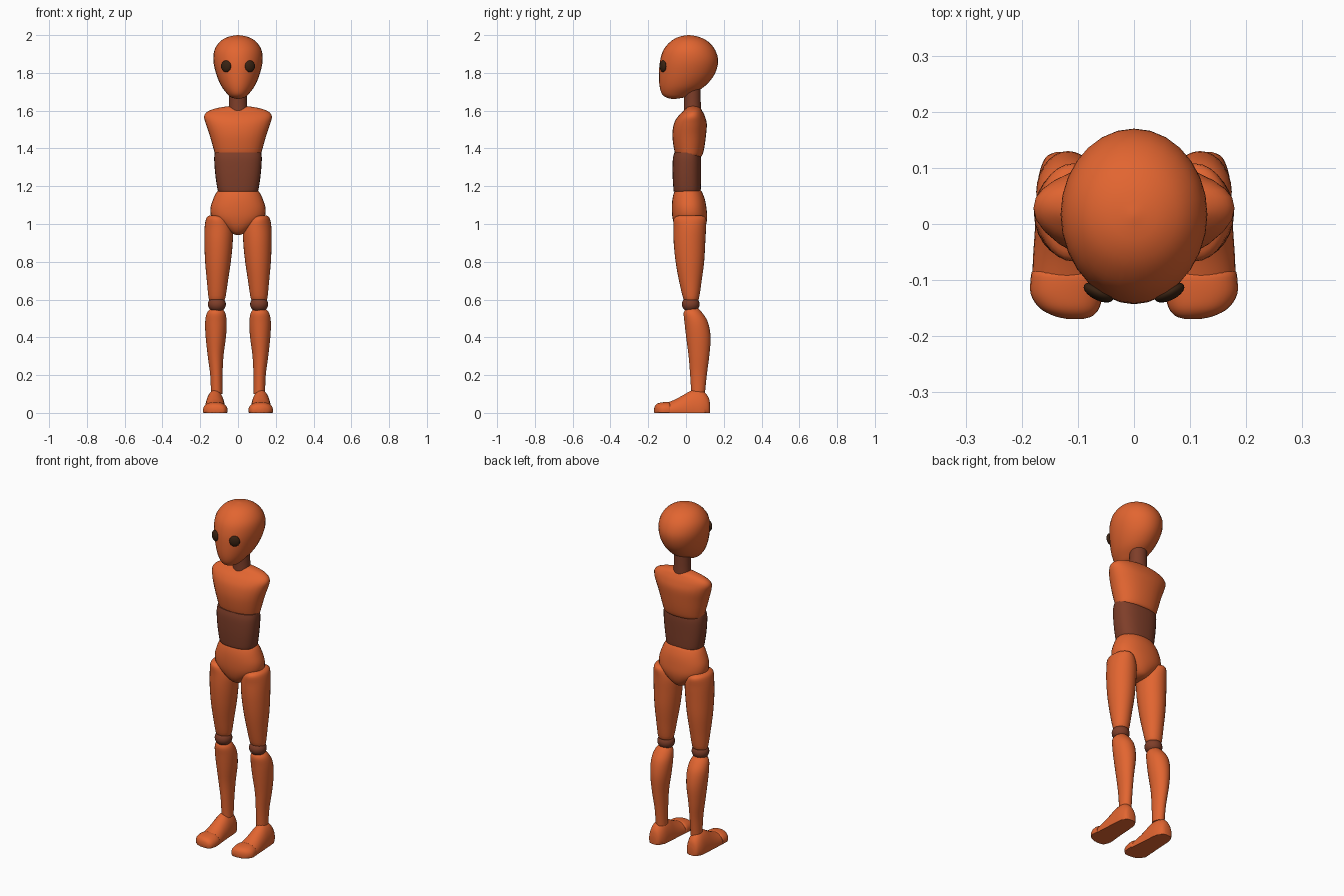
import bpy
import bmesh
from math import cos, sin, tau, radians
from mathutils import Vector, Matrix

default = bpy.data.objects.get("Cube")
if default:
    bpy.data.objects.remove(default, do_unlink=True)


def material(name, colour):
    mat = bpy.data.materials.new(name)
    mat.use_nodes = True
    mat.diffuse_color = (*colour, 1)
    mat.node_tree.nodes["Principled BSDF"].inputs["Base Color"].default_value = (*colour, 1)
    return mat


ORANGE = material("orange", (.76, .13, .03))
BROWN = material("brown", (.21, .048, .022))
DARK = material("dark brown", (.04, .016, .006))


def finish(name, bm, mat, angle=45):
    bmesh.ops.recalc_face_normals(bm, faces=bm.faces)
    mesh = bpy.data.meshes.new(name)
    bm.to_mesh(mesh)
    bm.free()
    mesh.materials.append(mat)
    obj = bpy.data.objects.new(name, mesh)
    bpy.context.collection.objects.link(obj)
    bpy.ops.object.select_all(action="DESELECT")
    obj.select_set(True)
    bpy.context.view_layer.objects.active = obj
    bpy.ops.object.shade_smooth_by_angle(angle=radians(angle))
    return obj


def smooth_rows(rows, steps):
    """Pass a smooth curve through the section rows."""
    rows = [Vector(r) for r in rows]
    ends = [rows[0]] + rows + [rows[-1]]
    result = []
    for a, b, c, d in zip(ends, ends[1:], ends[2:], ends[3:]):
        for i in range(steps):
            t = i / steps
            result.append(b + (c - a) * t / 2
                          + (a - b * 2.5 + c * 2 - d / 2) * t ** 2
                          + ((b - c) * 1.5 + (d - a) / 2) * t ** 3)
    return result + [rows[-1]]


def loft(name, rows, mat, axis="z", power=2, side=1, steps=4, sides=28):
    """Skin oval sections; each row is position, then low and high limits across both axes."""
    bm = bmesh.new()
    rings = []
    for pos, a0, a1, b0, b1 in smooth_rows(rows, steps):
        ring = []
        for k in range(sides):
            c, s = cos(tau * k / sides), sin(tau * k / sides)
            u = abs(c) ** (2 / power) * (1 if c > 0 else -1)
            v = abs(s) ** (2 / power) * (1 if s > 0 else -1)
            x = side * ((a0 + a1) / 2 + u * (a1 - a0) / 2)
            other = (b0 + b1) / 2 + v * (b1 - b0) / 2
            co = (x, other, pos) if axis == "z" else (x, pos, max(other, 0))
            ring.append(bm.verts.new(co))
        rings.append(ring)
    for low, high in zip(rings, rings[1:]):
        for k in range(sides):
            n = (k + 1) % sides
            bm.faces.new((low[k], low[n], high[n], high[k]))
    bm.faces.new(rings[0])
    bm.faces.new(rings[-1])
    return finish(name, bm, mat)


def body(name, rows, mat, power=2):
    """Symmetric part: rows give height, half width, front and back."""
    return loft(name, [(z, -w, w, f, b) for z, w, f, b in rows], mat, power=power)


def ball(name, centre, size, mat, turn=0):
    bm = bmesh.new()
    bmesh.ops.create_uvsphere(
        bm, u_segments=20, v_segments=12, radius=1,
        matrix=Matrix.Translation(centre) @ Matrix.Rotation(turn, 4, "Z") @ Matrix.Diagonal((*size, 1)))
    return finish(name, bm, mat)


# Head and neck
body("head", [
    (1.662, .005, -.075, -.06), (1.67, .035, -.105, -.01), (1.69, .058, -.128, .035),
    (1.73, .088, -.14, .1), (1.79, .114, -.143, .15), (1.86, .13, -.138, .17),
    (1.92, .125, -.12, .155), (1.965, .096, -.083, .118), (1.99, .054, -.04, .07),
    (2, .004, .01, .02)], ORANGE)
body("neck", [(1.59, .05, -.012, .08), (1.65, .047, -.01, .078), (1.72, .047, -.01, .078)], BROWN)

# Torso
body("chest", [
    (1.355, .1, -.035, .07), (1.362, .118, -.052, .085), (1.4, .13, -.064, .096),
    (1.47, .15, -.072, .106), (1.53, .17, -.064, .11), (1.57, .179, -.042, .1),
    (1.597, .158, -.015, .087), (1.615, .105, .002, .074), (1.626, .03, .02, .05)], ORANGE, 2.2)
body("waist", [
    (1.172, .1, -.062, .074), (1.18, .108, -.066, .078), (1.26, .12, -.071, .08),
    (1.34, .126, -.07, .08), (1.378, .123, -.062, .074)], BROWN, 2.5)
body("pelvis", [
    (.943, .012, -.01, .05), (.953, .04, -.035, .08), (.985, .085, -.058, .102),
    (1.03, .137, -.071, .112), (1.08, .146, -.075, .109), (1.13, .132, -.072, .1),
    (1.17, .112, -.062, .084), (1.186, .09, -.05, .07)], ORANGE, 2.2)

for label, side in (("left", 1), ("right", -1)):
    # Eyes
    ball(label + "_eye", (side * .063, -.122, 1.835), (.029, .014, .031), DARK, side * .45)

    # Legs
    loft(label + "_thigh", [
        (.597, .082, .145, 0, .055), (.605, .068, .155, -.014, .068),
        (.7, .053, .165, -.037, .083), (.8, .038, .174, -.055, .096),
        (.9, .028, .178, -.065, .102), (.98, .028, .177, -.066, .106),
        (1.03, .055, .168, -.064, .106), (1.046, .09, .15, -.035, .08)],
        ORANGE, side=side)
    ball(label + "_knee", (side * .112, .025, .575), (.048, .047, .042), BROWN)
    loft(label + "_shin", [
        (.1, .083, .143, .028, .1), (.2, .082, .147, .022, .11),
        (.3, .077, .16, .014, .123), (.4, .064, .171, .001, .13),
        (.48, .06, .174, -.008, .116), (.53, .068, .164, -.012, .086),
        (.556, .088, .14, .005, .06)],
        ORANGE, side=side)

    # Foot lofted from heel to instep, then the separate toe cap
    loft(label + "_foot", [
        (.128, .105, .14, -.01, .045), (.118, .088, .158, -.04, .085),
        (.085, .074, .17, -.08, .118), (.035, .069, .174, -.09, .12),
        (-.015, .066, .177, -.07, .094), (-.06, .062, .18, -.05, .07),
        (-.095, .059, .181, -.04, .056)],
        ORANGE, axis="y", side=side)
    loft(label + "_toes", [
        (-.085, .06, .182, -.03, .053), (-.095, .056, .184, -.03, .058),
        (-.125, .056, .184, -.03, .056), (-.15, .062, .168, -.024, .05),
        (-.164, .074, .142, -.012, .038), (-.169, .09, .12, .008, .022)],
        ORANGE, axis="y", power=2.3, side=side)
